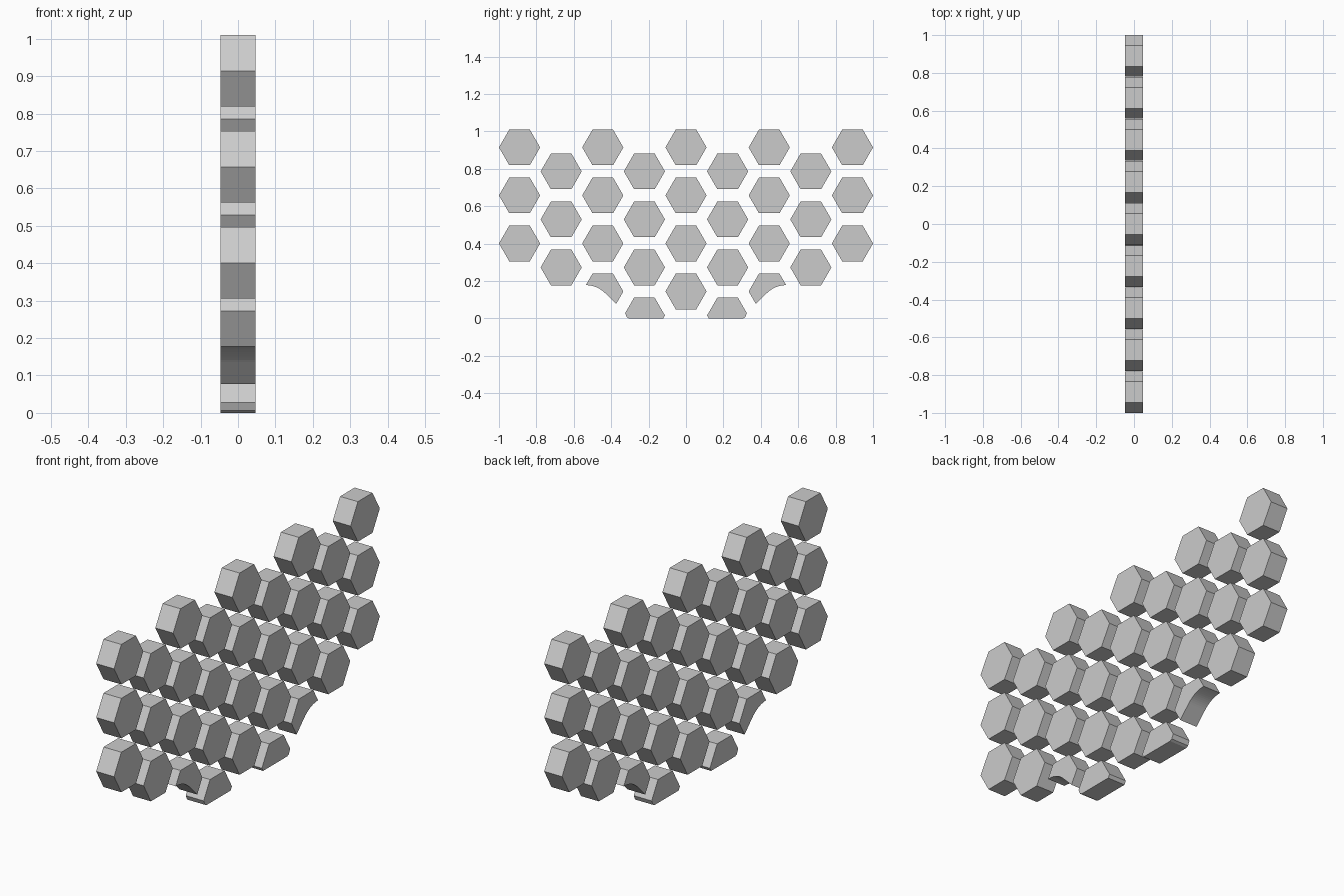
import bpy, bmesh, math

cube = bpy.data.objects.get("Cube")
if cube:
    bpy.data.objects.remove(cube, do_unlink=True)

RADIUS = 0.11
PITCH_Y = 0.2225
PITCH_Z = 0.2567
TOP_Z = 0.9145
HALF_DEPTH = 0.047

grey = bpy.data.materials.new("plain grey")
grey.use_nodes = True
colour = (0.6, 0.6, 0.6, 1)
grey.diffuse_color = colour
grey.node_tree.nodes["Principled BSDF"].inputs["Base Color"].default_value = colour


def prism(name, outline, half):
    """Extrude a (y, z) outline along x, centred on x = 0."""
    bm = bmesh.new()
    face = bm.faces.new([bm.verts.new((-half, y, z)) for y, z in outline])
    out = bmesh.ops.extrude_face_region(bm, geom=[face])
    moved = [v for v in out["geom"] if isinstance(v, bmesh.types.BMVert)]
    bmesh.ops.translate(bm, vec=(2 * half, 0, 0), verts=moved)
    bmesh.ops.recalc_face_normals(bm, faces=bm.faces)
    mesh = bpy.data.meshes.new(name)
    bm.to_mesh(mesh)
    bm.free()
    mesh.materials.append(grey)
    obj = bpy.data.objects.new(name, mesh)
    bpy.context.collection.objects.link(obj)
    return obj


def hexagon(y, z):
    return [(y + RADIUS * math.cos(math.radians(60 * k)),
             z + RADIUS * math.sin(math.radians(60 * k))) for k in range(6)]


# Lower boundary: flat ledge, rounded shoulder, 45 degree slope, flat base
SHOULDER_R, LEDGE_Z, ARC_Y = 0.145, 0.178, -0.535
left_edge = [(-1.2, LEDGE_Z)]
for k in range(13):
    a = math.radians(90 - 45 * k / 12)
    left_edge.append((ARC_Y + SHOULDER_R * math.cos(a),
                      LEDGE_Z - SHOULDER_R + SHOULDER_R * math.sin(a)))
left_edge += [(-0.326, 0.029), (-0.316, 0.006), (-0.304, 0)]
boundary = left_edge + [(-y, z) for y, z in reversed(left_edge)]
cutter = prism("boundary_cutter", boundary + [(1.2, -0.5), (-1.2, -0.5)], 0.2)
cutter.hide_render = True

# Staggered columns of hexagonal cells; the lowest cells are trimmed
for col in range(-4, 5):
    rows = 3 if abs(col) > 2 else 4
    for row in range(rows):
        z = TOP_Z - PITCH_Z * (row + 0.5 * (col % 2))
        cell = prism(f"hex_cell_{col + 5}_{row + 1}",
                     hexagon(col * PITCH_Y, z), HALF_DEPTH)
        if row == 3 and col != 0:
            trim = cell.modifiers.new("trim", 'BOOLEAN')
            trim.operation = 'DIFFERENCE'
            trim.solver = 'EXACT'
            trim.object = cutter
            bpy.context.view_layer.objects.active = cell
            bpy.ops.object.modifier_apply(modifier=trim.name)

bpy.data.objects.remove(cutter, do_unlink=True)
